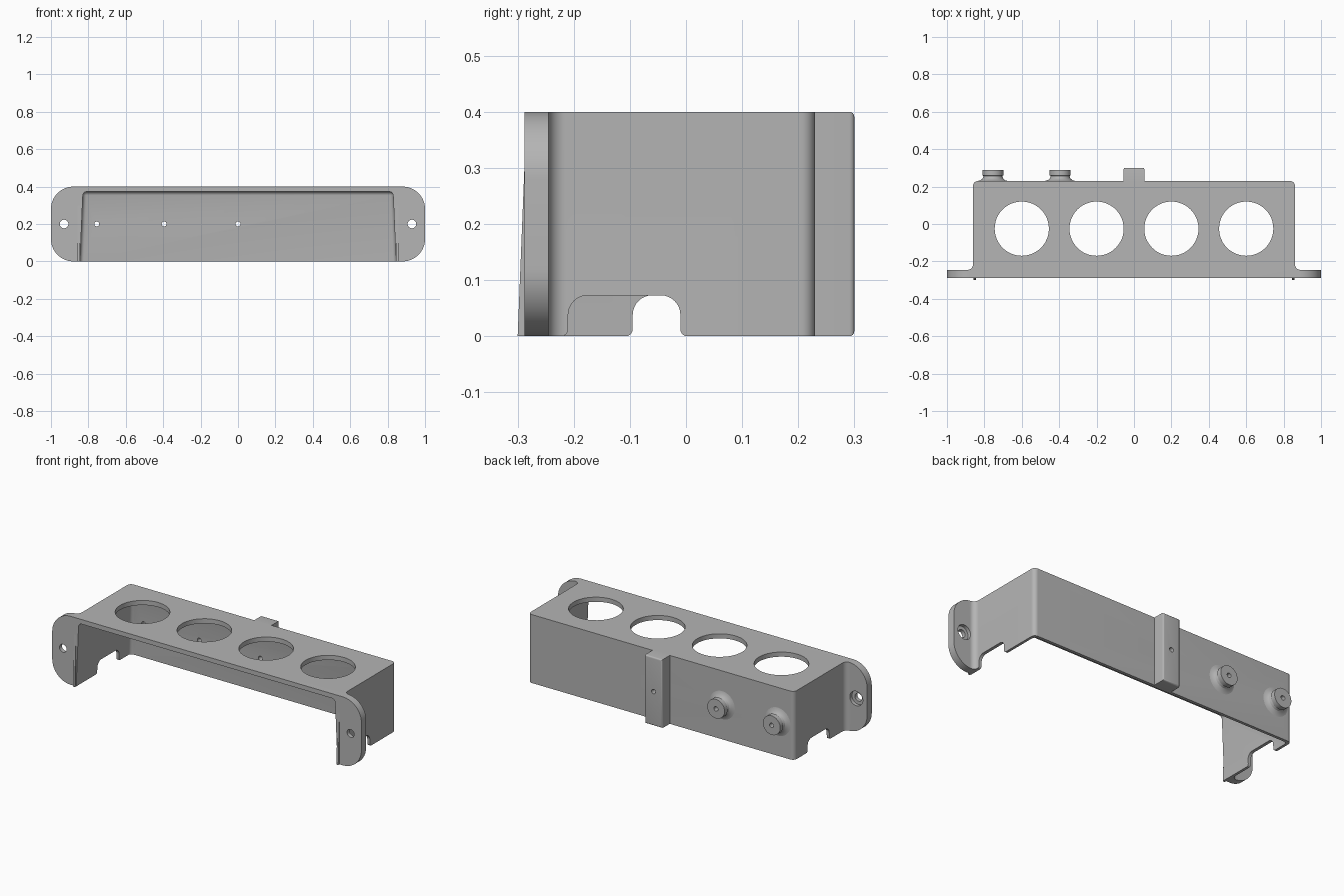
import bpy, bmesh, math
from mathutils import Matrix, Vector

if "Cube" in bpy.data.objects:
    bpy.data.objects.remove(bpy.data.objects["Cube"])

GREY = (0.46, 0.46, 0.46, 1)
grey = bpy.data.materials.new("plain grey")
grey.use_nodes = True
grey.diffuse_color = GREY
grey.node_tree.nodes["Principled BSDF"].inputs["Base Color"].default_value = GREY

H, FRONT, BACK, SIDE = 0.4, -0.288, 0.23, 0.86


def make(name, bm):
    bmesh.ops.recalc_face_normals(bm, faces=bm.faces)
    mesh = bpy.data.meshes.new(name)
    bm.to_mesh(mesh)
    bm.free()
    obj = bpy.data.objects.new(name, mesh)
    bpy.context.collection.objects.link(obj)
    mesh.materials.append(grey)
    return obj


def arc(cx, cy, r, start, end, n=10):
    angles = [math.radians(start + (end - start) * i / n) for i in range(n + 1)]
    return [(cx + r * math.cos(a), cy + r * math.sin(a)) for a in angles]


def mirrored(points, centre=0):
    return points + [(2 * centre - a, b) for a, b in reversed(points)]


def prism(name, points, axis, lo, hi):
    """Extrude a 2D outline along one axis."""
    def place(a, b, t):
        return {"x": (t, a, b), "y": (a, t, b), "z": (a, b, t)}[axis]
    bm = bmesh.new()
    face = bm.faces.new([bm.verts.new(place(a, b, lo)) for a, b in points])
    new = bmesh.ops.extrude_face_region(bm, geom=[face])["geom"]
    shift = Vector(place(0, 0, hi - lo))
    bmesh.ops.translate(bm, vec=shift, verts=[v for v in new if isinstance(v, bmesh.types.BMVert)])
    return make(name, bm)


def rod(x, y, z, r, axis, lo, hi):
    centre = (x, y) if axis == "z" else (x, z)
    return prism("cutter", arc(*centre, r, 0, 360, 48)[:-1], axis, lo, hi)


def cut(obj, cutter, operation="DIFFERENCE"):
    mod = obj.modifiers.new("cut", "BOOLEAN")
    mod.operation, mod.solver, mod.object = operation, "EXACT", cutter
    bpy.context.view_layer.objects.active = obj
    with bpy.context.temp_override(object=obj, active_object=obj):
        bpy.ops.object.modifier_apply(modifier=mod.name)
    bpy.data.objects.remove(cutter)


# Bracket: plan outline with mounting ears, fillets and rounded back corners
half = [(1.1, FRONT), (1.1, -0.245)]
half += arc(SIDE + 0.03, -0.215, 0.03, 270, 180)
half += arc(SIDE - 0.025, BACK - 0.025, 0.025, 0, 90)
bracket = prism("bracket", mirrored(half), "z", -0.05, H + 0.05)

# Rounded front outline of the ears
r = 0.12
ear_outline = arc(1 - r, r, r, 270, 360, 16) + arc(1 - r, H - r, r, 0, 90, 16)
cut(bracket, prism("cutter", mirrored(ear_outline), "y", -0.6, 0.6), "INTERSECT")

# Drafted hollow, open at the front and bottom, with filleted inner edges
bm = bmesh.new()
bmesh.ops.create_cube(bm, size=2)
for v in bm.verts:
    top, back = v.co.z > 0, v.co.y > 0
    v.co.x *= 0.829 if top else 0.849
    v.co.y = (0.202 if top else 0.216) if back else -0.5
    v.co.z = 0.373 if top else -0.1
soft = [e for e in bm.edges
        if all(v.co.y > 0 for v in e.verts) and any(v.co.z > 0 for v in e.verts)
        or all(v.co.z > 0 and abs(v.co.x) > 0 for v in e.verts)
        and abs(e.verts[0].co.x - e.verts[1].co.x) < 0.01]
bmesh.ops.bevel(bm, geom=soft, offset=0.02, segments=5, profile=0.5, affect="EDGES")
cut(bracket, make("cutter", bm))

# Four round openings in the top
for x in (-0.6, -0.2, 0.2, 0.6):
    cut(bracket, rod(x, -0.025, 0, 0.145, "z", 0.3, 0.5))

# Screw holes in the ears, recessed from behind
for x in (-0.93, 0.93):
    cut(bracket, rod(x, 0, 0.2, 0.023, "y", -0.4, -0.2))
    cut(bracket, rod(x, 0, 0.2, 0.042, "y", -0.265, -0.2))

# Cable notches in the lower edges of the side walls
for start, x0, x1 in ((-0.21, 0.78, 0.95), (-0.095, -0.95, -0.78)):
    outline = [(start - 0.012, -0.05)] + arc(start - 0.012, 0.012, 0.012, 270, 360, 4)
    outline += arc(start + 0.035, 0.038, 0.035, 180, 90, 8)
    cut(bracket, prism("cutter", mirrored(outline, start + 0.1), "x", x0, x1))

# Upright block on the back wall
bm = bmesh.new()
bmesh.ops.create_cube(bm, size=1)
bmesh.ops.transform(bm, verts=bm.verts,
                    matrix=Matrix.Translation((0, 0.259, H / 2)) @ Matrix.Diagonal((0.112, 0.082, H, 1)))
edges = [e for e in bm.edges if all(v.co.y > 0.25 for v in e.verts)]
bmesh.ops.bevel(bm, geom=edges, offset=0.009, segments=4, profile=0.5, affect="EDGES")
back_block = make("back_block", bm)

# Flared round knobs on the back wall
knobs = []
profile = [(0, 0.222), (0.085, 0.222), (0.082, 0.23), (0.066, 0.234), (0.055, 0.243),
           (0.05, 0.257), (0.056, 0.26), (0.056, 0.288), (0, 0.288)]
for name, x in (("outer_knob", -0.755), ("inner_knob", -0.395)):
    bm = bmesh.new()
    verts = [bm.verts.new((x + a, y, 0.2)) for a, y in profile]
    edges = [bm.edges.new(pair) for pair in zip(verts, verts[1:])]
    bmesh.ops.spin(bm, geom=verts + edges, cent=(x, 0, 0.2), axis=(0, 1, 0),
                   angle=math.tau, steps=40)
    bmesh.ops.remove_doubles(bm, verts=bm.verts, dist=0.0001)
    knobs.append((make(name, bm), x))

# Pilot holes through the wall, block and knobs
for part, x in knobs + [(back_block, 0)]:
    for target in (bracket, part):
        cut(target, rod(x, 0, 0.2, 0.013, "y", 0.1, 0.4))

# Thin tapered lips on the front edges of the side walls
lips = []
lip_side = [(-0.28, 0), (-0.3, 0), (FRONT, 0.3), (-0.28, 0.3)]
for name, x0, x1 in (("left_lip", 0.846, 0.858), ("right_lip", -0.858, -0.846)):
    lips.append(prism(name, lip_side, "x", x0, x1))

# Smooth curved faces, crisp edges
bpy.ops.object.select_all(action="DESELECT")
for obj in [bracket, back_block] + [k for k, _ in knobs] + lips:
    obj.select_set(True)
bpy.context.view_layer.objects.active = bracket
bpy.ops.object.shade_smooth_by_angle(angle=math.radians(30))
